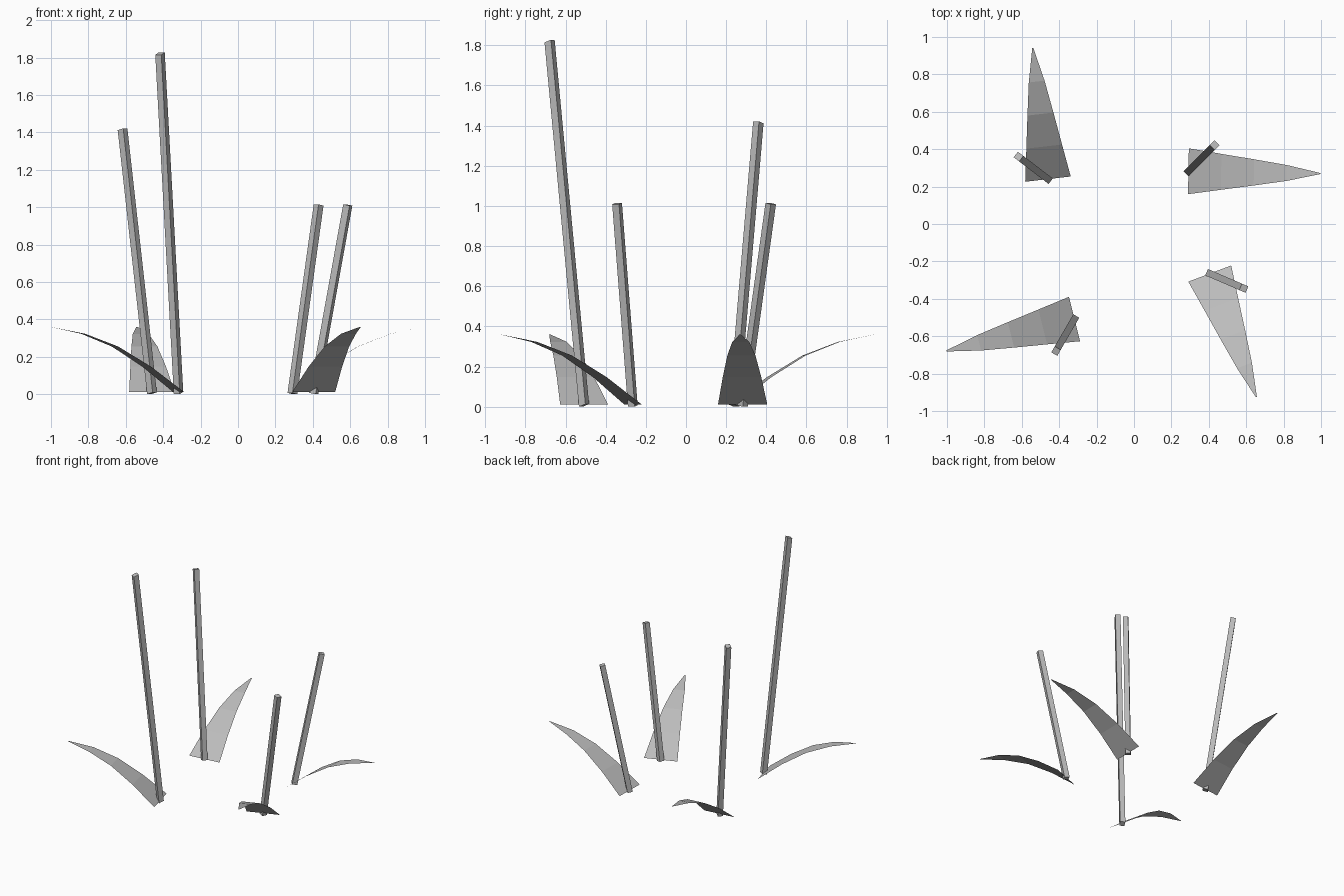
import bpy, math

if "Cube" in bpy.data.objects:
    bpy.data.objects.remove(bpy.data.objects["Cube"])

# one flat grey for everything
grey = bpy.data.materials.new("plain_grey")
grey.diffuse_color = (0.5, 0.5, 0.5, 1)
grey.use_nodes = True
grey.node_tree.nodes["Principled BSDF"].inputs["Base Color"].default_value = grey.diffuse_color


def add_object(name, verts, faces):
    mesh = bpy.data.meshes.new(name)
    mesh.from_pydata(verts, [], faces)
    mesh.materials.append(grey)
    mesh.update()
    obj = bpy.data.objects.new(name, mesh)
    bpy.context.collection.objects.link(obj)


# leaf profile: distance outward, height, width
LEAF = [(0, .012, .245), (.175, .147, .192), (.35, .255, .14),
        (.525, .323, .085), (.705, .36, .006)]


def leaf(name, x, y, angle):
    c, s = math.cos(angle), math.sin(angle)
    verts = []
    for d, z, w in LEAF:
        for side in (-w / 2, w / 2):
            verts.append((x + d * c - side * s, y + d * s + side * c, z))
    faces = [(2 * i, 2 * i + 2, 2 * i + 3, 2 * i + 1) for i in range(len(LEAF) - 1)]
    add_object(name, verts, faces)


def stem(name, x, y, angle, height):
    # square rod leaning outward by 0.2, end caps square to its axis
    c, s = math.cos(angle), math.sin(angle)
    r, lean = .0185, .198
    base = r * lean * height
    verts = []
    for t in (0, 1):
        for u, v in ((-r, -r), (r, -r), (r, r), (-r, r)):
            d = u + t * lean
            verts.append((x + d * c - v * s, y + d * s + v * c,
                          base + t * height * 1.008 - u * lean * height))
    faces = [(3, 2, 1, 0), (4, 5, 6, 7)]
    faces += [(i, (i + 1) % 4, (i + 1) % 4 + 4, i + 4) for i in range(4)]
    add_object(name, verts, faces)


# four plants: base x, base y, leaf direction, stem height
PLANTS = [("back_left", -.46, .24, 96.6, 1.4),
          ("back_right", .291, .282, -1, 1.0),
          ("front_right", .405, -.265, -69.3, 1.0),
          ("front_left", -.318, -.508, 194, 1.8)]

for label, x, y, deg, height in PLANTS:
    leaf(label + "_leaf", x, y, math.radians(deg))
    stem(label + "_stem", x, y, math.radians(deg + 46), height)
